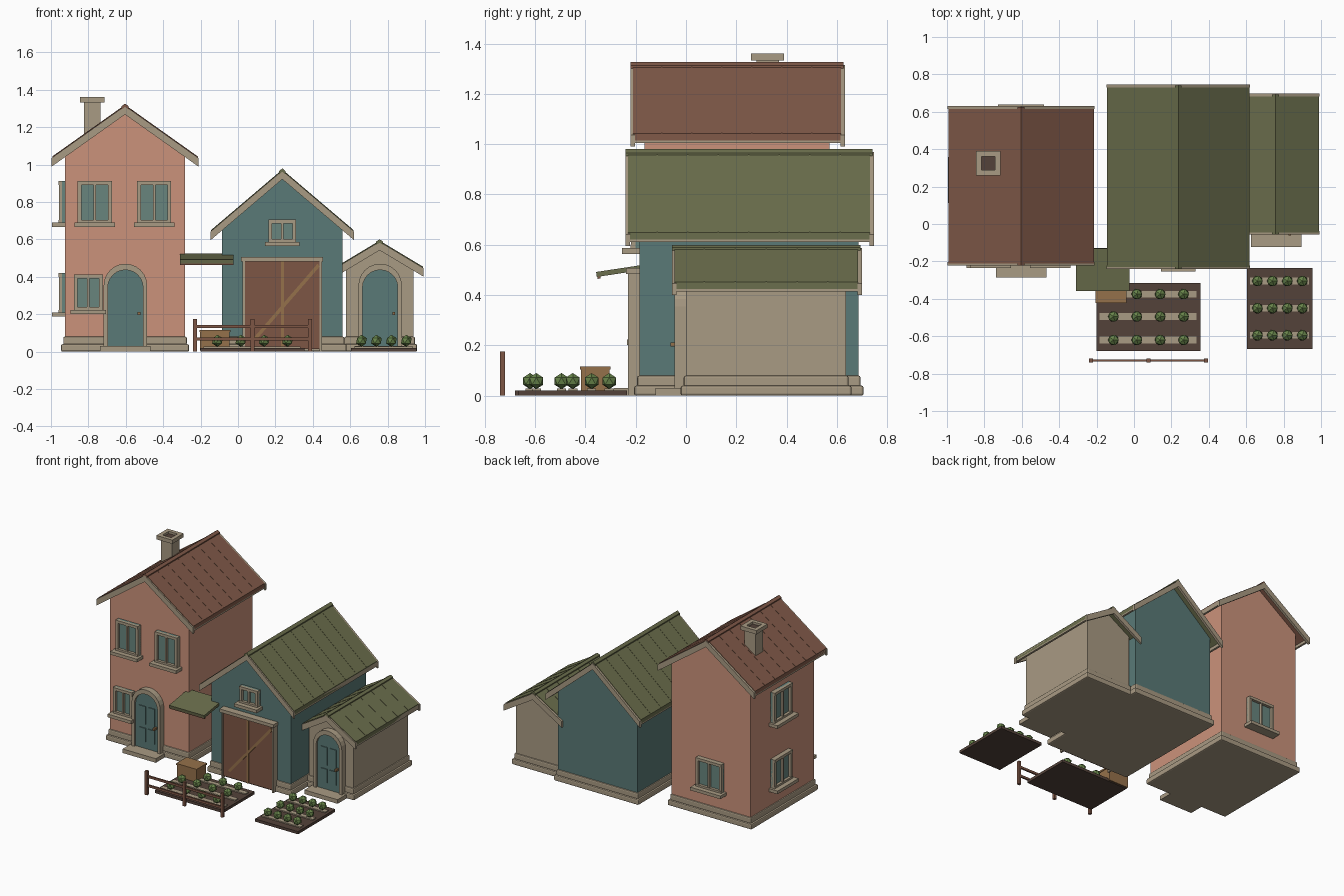
import bpy, bmesh
from math import pi, sin, cos
from mathutils import Matrix

old = bpy.data.objects.get("Cube")
if old:
    bpy.data.objects.remove(old, do_unlink=True)


def material(name, r, g, b):
    lin = [(c / 255) ** 2.2 for c in (r, g, b)] + [1]
    m = bpy.data.materials.new(name)
    m.use_nodes = True
    m.diffuse_color = lin
    m.node_tree.nodes["Principled BSDF"].inputs["Base Color"].default_value = lin
    return m


peach = material("peach plaster", 202, 145, 122)
teal = material("teal paint", 90, 121, 118)
cream = material("cream stone", 167, 153, 130)
brown = material("brown roof", 128, 90, 74)
green = material("green roof", 107, 110, 78)
wood = material("red brown wood", 125, 87, 71)
soil = material("dark soil", 84, 68, 60)
leaf = material("leaf green", 104, 132, 76)
tan = material("tan wood", 148, 112, 76)
glass = material("window glass", 104, 132, 125)


def finish(name, bm, mat, matrix=None):
    bmesh.ops.recalc_face_normals(bm, faces=bm.faces)
    me = bpy.data.meshes.new(name)
    bm.to_mesh(me)
    bm.free()
    me.materials.append(mat)
    ob = bpy.data.objects.new(name, me)
    if matrix:
        ob.matrix_world = matrix
    bpy.context.collection.objects.link(ob)
    return ob


def prism(name, pts, y0, y1, mat, matrix=None):
    """Extrude an x-z outline along y."""
    bm = bmesh.new()
    face = bm.faces.new([bm.verts.new((x, y0, z)) for x, z in pts])
    ext = bmesh.ops.extrude_face_region(bm, geom=[face])
    moved = [v for v in ext["geom"] if isinstance(v, bmesh.types.BMVert)]
    bmesh.ops.translate(bm, verts=moved, vec=(0, y1 - y0, 0))
    return finish(name, bm, mat, matrix)


def box(name, x0, x1, y0, y1, z0, z1, mat, matrix=None):
    return prism(name, [(x0, z0), (x1, z0), (x1, z1), (x0, z1)], y0, y1, mat, matrix)


def chevron(name, cx, half, z_ridge, slope, top, bottom, y0, y1, mat):
    """Upside-down V following the roof slope."""
    z_eave = z_ridge - slope * half
    pts = [(cx - half, z_eave + top), (cx, z_ridge + top), (cx + half, z_eave + top),
           (cx + half, z_eave + bottom), (cx, z_ridge + bottom), (cx - half, z_eave + bottom)]
    return prism(name, pts, y0, y1, mat)


def building(name, cx, half, y0, y1, z_ridge, slope, overhang, wall_mat, roof_mat, seams):
    # Walls with gables
    z_peak = z_ridge - 0.03
    z_wall = z_peak - slope * half
    prism(name + "_walls", [(cx - half, 0.02), (cx + half, 0.02), (cx + half, z_wall),
                            (cx, z_peak), (cx - half, z_wall)], y0, y1, wall_mat)
    # Two-step plinth
    for part, out, za, zb in (("lower", 0.021, 0, 0.04), ("upper", 0.009, 0.035, 0.08)):
        ob = box(f"{name}_{part}_plinth", cx - half - out, cx + half + out,
                 y0 - out, y1 + out, za, zb, cream)
        bev = ob.modifiers.new("bevel", "BEVEL")
        bev.width, bev.segments = 0.008, 2
    # Roof sheet, ridge cap and seams
    rh, ra, rb = half + overhang, y0 - 0.05, y1 + 0.05
    chevron(name + "_roof", cx, rh, z_ridge, slope, 0, -0.028, ra + 0.004, rb - 0.004, roof_mat)
    chevron(name + "_ridge_cap", cx, 0.018, z_ridge, slope, 0.008, -0.01, ra - 0.006, rb + 0.006, roof_mat)
    for i in range(1, seams):
        y = ra + (rb - ra) * i / seams
        chevron(name + "_roof_seam", cx, rh, z_ridge, slope, 0.002, -0.01, y - 0.003, y + 0.003, roof_mat)
    # Barge boards and eave boards
    for side, y in (("front", ra), ("back", rb)):
        chevron(f"{name}_{side}_barge", cx, rh + 0.003, z_ridge, slope, -0.004, -0.05, y - 0.006, y + 0.012, cream)
    z_eave = z_ridge - slope * rh
    for s in (-1, 1):
        x = cx + s * rh
        box(name + "_eave_board", min(x, x - s * 0.015), max(x, x - s * 0.015),
            ra, rb, z_eave - 0.038, z_eave - 0.006, cream)


def window(name, x, y, z0, z1, w, angle=0.0):
    m = Matrix.Translation((x, y, 0)) @ Matrix.Rotation(angle, 4, "Z")
    h, t = w / 2, 0.02
    box(name + "_glass", -h, h, -0.015, 0.01, z0, z1, glass, m)
    for part, a, b in (("left", -h, t - h), ("right", h - t, h), ("middle", -0.006, 0.006)):
        box(f"{name}_{part}_bar", a, b, -0.033, 0, z0, z1, cream, m)
    for part, a, b in (("bottom", z0, z0 + t * 0.7), ("top", z1 - t, z1)):
        box(f"{name}_{part}_bar", -h, h, -0.035, 0, a, b, cream, m)
    box(name + "_sill", -h - 0.018, h + 0.018, -0.07, 0, z0 - 0.023, z0, cream, m)


def arch(r, z0, z_spring, n=12):
    curve = [(-r * cos(pi * i / n), z_spring + r * sin(pi * i / n)) for i in range(n + 1)]
    return [(-r, z0)] + curve + [(r, z0)]


def arched_door(name, x, y):
    m = Matrix.Translation((x, y, 0))
    prism(name + "_surround", arch(0.116, 0.03, 0.354) + arch(0.094, 0.03, 0.343)[::-1],
          -0.045, 0.01, cream, m)
    prism(name + "_leaf", arch(0.097, 0.03, 0.343), -0.03, 0.005, teal, m)
    for za, zb in ((0.08, 0.18), (0.21, 0.34)):
        for s in (-1, 1):
            box(name + "_panel", s * 0.036 - 0.026, s * 0.036 + 0.026, -0.036, -0.028, za, zb, teal, m)
    box(name + "_knob", 0.066, 0.08, -0.062, -0.03, 0.195, 0.211, tan, m)
    box(name + "_step", -0.135, 0.135, -0.122, 0, 0, 0.03, cream, m)


# Three buildings
building("house", -0.604, 0.321, -0.165, 0.57, 1.318, 0.71, 0.068, peach, brown, 7)
building("barn", 0.237, 0.323, -0.185, 0.685, 0.972, 0.85, 0.058, teal, green, 8)
building("shed", 0.757, 0.18, 0.0, 0.637, 0.592, 0.6, 0.053, cream, green, 6)

# Doors and windows
arched_door("house_door", -0.602, -0.165)
arched_door("shed_door", 0.76, 0.0)
window("upper_right_window", -0.766, -0.165, 0.69, 0.912, 0.182)
window("upper_left_window", -0.448, -0.165, 0.69, 0.912, 0.182)
window("lower_window", -0.8, -0.165, 0.224, 0.412, 0.155)
window("barn_window", 0.237, -0.185, 0.587, 0.706, 0.148)
window("side_upper_window", -0.925, 0.235, 0.69, 0.912, 0.21, -pi / 2)
window("side_lower_window", -0.925, 0.235, 0.21, 0.42, 0.21, -pi / 2)
window("back_window", -0.605, 0.57, 0.21, 0.42, 0.21, pi)

# Chimney with open cap
box("chimney_shaft", -0.824, -0.734, 0.28, 0.37, 1.0, 1.34, cream)
cx, cy, outer, inner = -0.78, 0.324, 0.065, 0.036
for s in (-1, 1):
    xs = sorted((cx + s * inner, cx + s * outer))
    ys = sorted((cy + s * inner, cy + s * outer))
    box("chimney_cap_side", *xs, cy - outer, cy + outer, 1.333, 1.361, cream)
    box("chimney_cap_end", cx - inner, cx + inner, *ys, 1.333, 1.361, cream)
box("chimney_flue", cx - inner, cx + inner, cy - inner, cy + inner, 1.335, 1.345, soil)

# Barn double door with rail, jambs and braces
box("barn_door", 0.035, 0.44, -0.222, -0.18, 0.015, 0.485, wood)
box("barn_door_rail", 0.015, 0.455, -0.238, -0.18, 0.483, 0.507, cream)
for x in (0.025, 0.437):
    box("barn_door_jamb", x, x + 0.012, -0.23, -0.18, 0.0, 0.485, cream)
box("barn_door_middle_board", 0.23, 0.245, -0.229, -0.22, 0.015, 0.485, tan)
prism("barn_door_brace", [(0.08, 0.07), (0.095, 0.06), (0.437, 0.455), (0.425, 0.47)], -0.229, -0.22, tan)

# Sloping awning between house and barn
tilt = Matrix.Translation((-0.168, -0.243, 0.497)) @ Matrix.Rotation(0.15, 4, "X")
box("awning", -0.143, 0.143, -0.114, 0.114, -0.008, 0.012, green, tilt)
box("awning_front_edge", -0.143, 0.143, -0.112, -0.1, -0.016, -0.006, wood, tilt)

# Garden beds: planted rows in soil
beds = ((-0.2, 0.355, -0.68, -0.315, (-0.375, -0.495, -0.62), -0.11, 0.125),
        (0.605, 0.955, -0.667, -0.235, (-0.305, -0.45, -0.595), 0.66, 0.08))
for x0, x1, y0, y1, rows, first, gap in beds:
    box("garden_bed", x0, x1, y0, y1, 0, 0.02, soil)
    for y in rows:
        box("planting_row", x0 + 0.015, x1 - 0.02, y - 0.018, y + 0.018, 0.015, 0.028, cream)
        for i in range(4):
            bm = bmesh.new()
            bmesh.ops.create_icosphere(bm, subdivisions=1, radius=0.032)
            finish("cabbage", bm, leaf, Matrix.Translation((first + i * gap, y, 0.058)))

# Crate
box("crate", -0.203, -0.045, -0.418, -0.305, 0.005, 0.113, tan)
box("crate_lid", -0.207, -0.041, -0.422, -0.301, 0.105, 0.117, tan)

# Fence
for x in (-0.23, 0.077, 0.385):
    box("fence_post", x - 0.01, x + 0.01, -0.74, -0.72, 0, 0.175, wood)
for z in (0.068, 0.135):
    box("fence_rail", -0.23, 0.385, -0.736, -0.724, z - 0.008, z + 0.008, wood)
